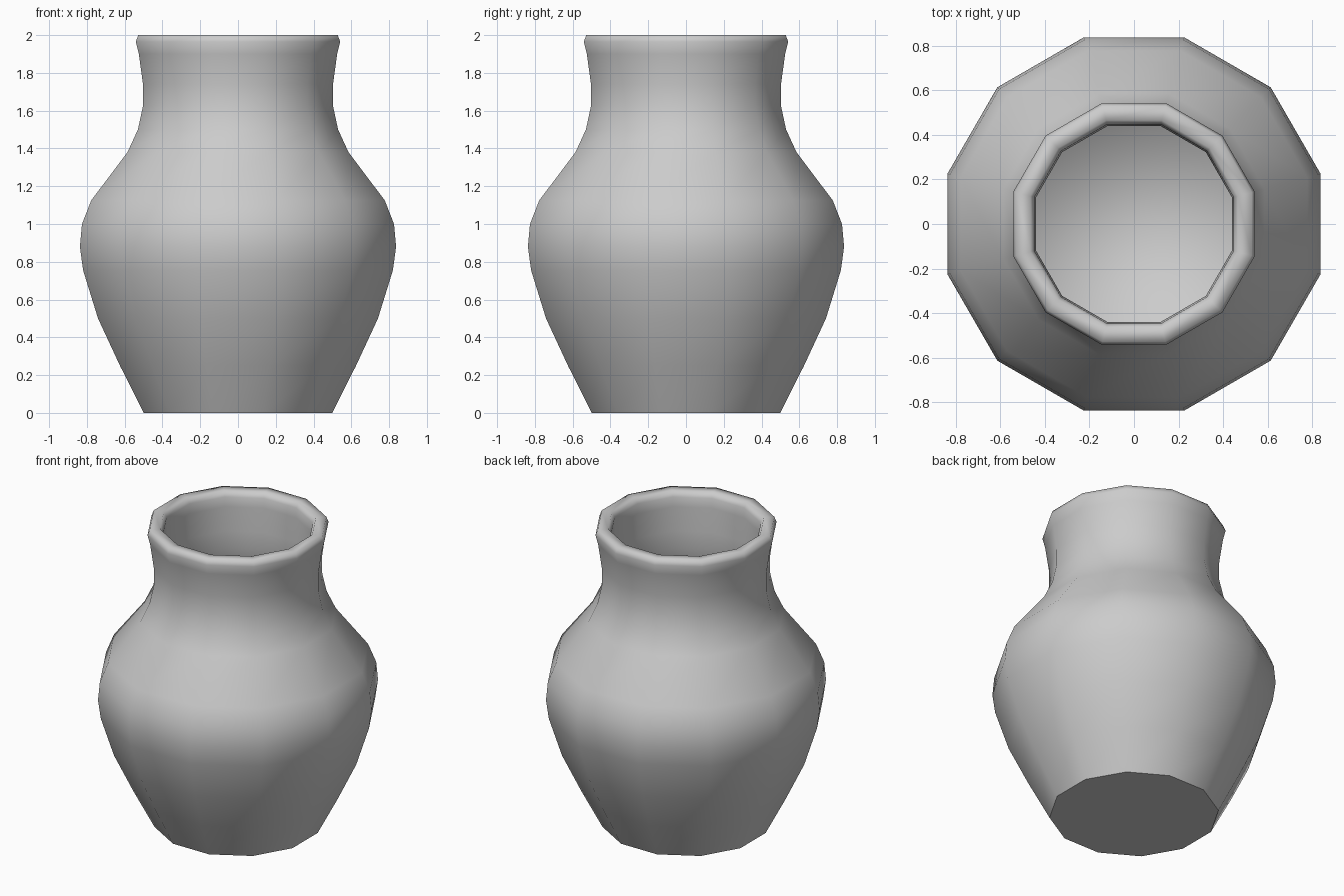
import bpy, bmesh
from math import cos, sin, pi

if "Cube" in bpy.data.objects:
    bpy.data.objects.remove(bpy.data.objects["Cube"])

SIDES = 12
FLAT = cos(pi / SIDES)   # profile widths are measured to the flats

# Outer wall, from the foot up to the rim
outer = [(0.499, 0), (0.625, 0.25), (0.741, 0.5), (0.82, 0.755), (0.837, 0.88),
         (0.826, 1.0), (0.777, 1.125), (0.585, 1.38), (0.53, 1.5),
         (0.503, 1.625), (0.503, 1.74), (0.525, 1.9), (0.541, 1.965), (0.528, 2.0)]
# Lip and inner wall, from the rim down to the floor
inner = [(0.465, 2.0), (0.447, 1.965), (0.445, 1.9), (0.44, 1.74), (0.44, 1.625),
         (0.47, 1.48), (0.525, 1.35), (0.715, 1.095), (0.76, 0.985), (0.77, 0.88),
         (0.755, 0.765), (0.68, 0.52), (0.565, 0.27), (0.465, 0.07)]

bm = bmesh.new()
rings = []
for w, z in outer + inner:
    angles = [(i + 0.5) * 2 * pi / SIDES for i in range(SIDES)]
    rings.append([bm.verts.new((w / FLAT * cos(a), w / FLAT * sin(a), z)) for a in angles])

# Skin neighbouring rings
for lo, hi in zip(rings, rings[1:]):
    for i in range(SIDES):
        j = (i + 1) % SIDES
        bm.faces.new((lo[i], lo[j], hi[j], hi[i])).smooth = True

# Inner floor (smooth) and flat foot
bm.faces.new(rings[-1]).smooth = True
bm.faces.new(rings[0][::-1]).smooth = False
for e in bm.edges:
    if all(v in rings[0] for v in e.verts):
        e.smooth = False

mesh = bpy.data.meshes.new("vase")
bm.to_mesh(mesh)
bm.free()
vase = bpy.data.objects.new("vase", mesh)
bpy.context.collection.objects.link(vase)
